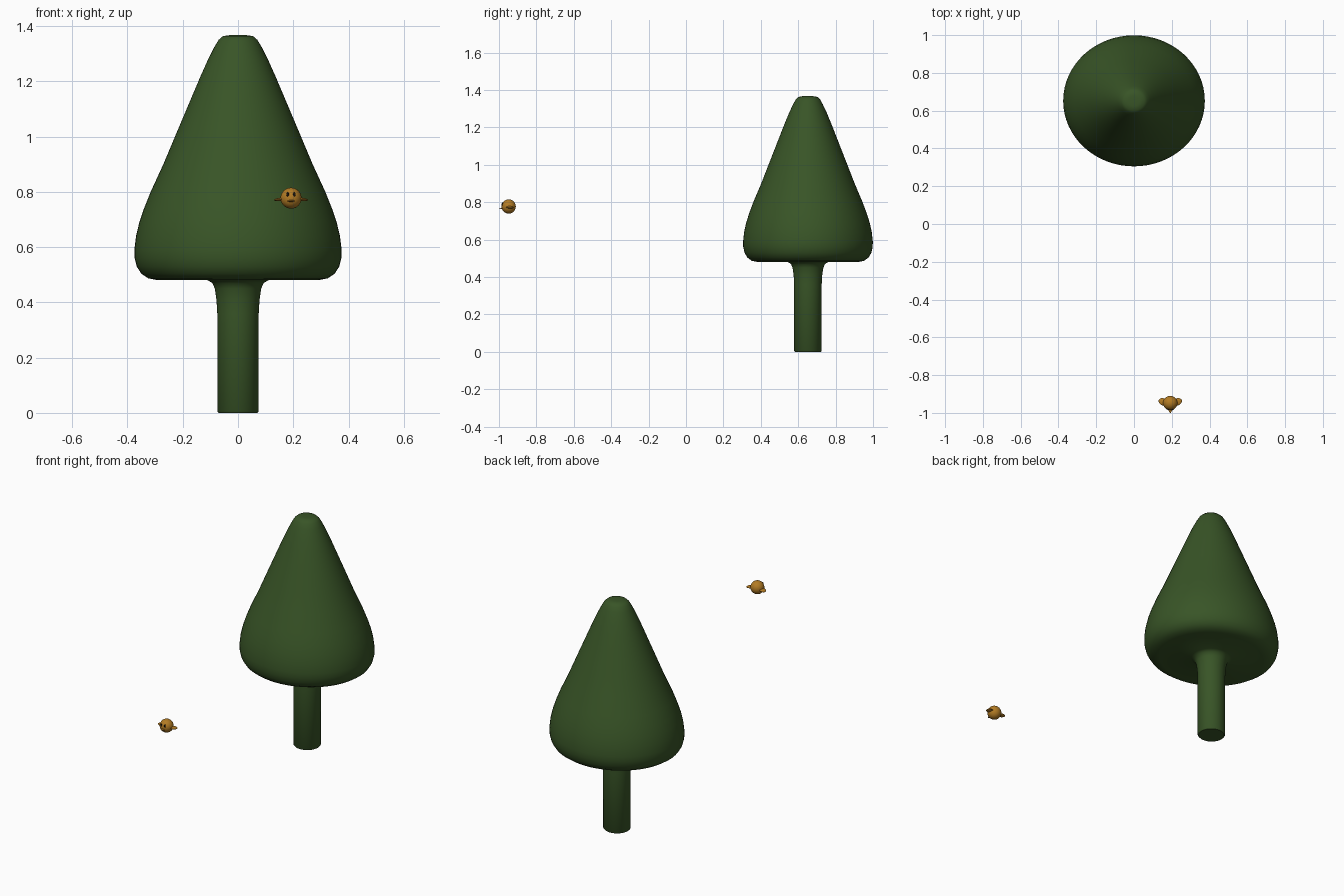
import bpy, bmesh, math
from mathutils import Matrix, Vector

if "Cube" in bpy.data.objects:
    bpy.data.objects.remove(bpy.data.objects["Cube"])


def material(name, rgb):
    m = bpy.data.materials.new(name)
    m.diffuse_color = (*rgb, 1)
    m.use_nodes = True
    m.node_tree.nodes["Principled BSDF"].inputs["Base Color"].default_value = m.diffuse_color
    return m


green = material("leaf_green", (0.04, 0.09, 0.02))
orange = material("warm_orange", (0.45, 0.2, 0.018))
dark = material("eye_dark", (0.01, 0.007, 0.004))


def finish(name, bm, mat, loc, angle=50):
    bmesh.ops.recalc_face_normals(bm, faces=bm.faces)
    me = bpy.data.meshes.new(name)
    bm.to_mesh(me)
    bm.free()
    me.materials.append(mat)
    ob = bpy.data.objects.new(name, me)
    bpy.context.collection.objects.link(ob)
    ob.location = loc
    bpy.ops.object.select_all(action='DESELECT')
    ob.select_set(True)
    bpy.context.view_layer.objects.active = ob
    bpy.ops.object.shade_smooth_by_angle(angle=math.radians(angle))
    return ob


def lathe(name, profile, mat, loc, n=64):
    """Turned shape from (radius, z, y squash) rows."""
    bm = bmesh.new()
    rings = []
    for r, z, k in profile:
        rings.append([bm.verts.new((r * math.cos(2 * math.pi * i / n),
                                    k * r * math.sin(2 * math.pi * i / n), z))
                      for i in range(n)])
    for a, b in zip(rings, rings[1:]):
        for i in range(n):
            j = (i + 1) % n
            bm.faces.new((a[i], a[j], b[j], b[i]))
    bm.faces.new(rings[0])
    bm.faces.new(rings[-1])
    return finish(name, bm, mat, loc)


def ellipsoid(name, size, mat, loc, spin=0.0, tilt=0.0):
    bm = bmesh.new()
    bmesh.ops.create_uvsphere(bm, u_segments=32, v_segments=18, radius=1)
    bm.transform(Matrix.Rotation(spin, 4, 'Z') @ Matrix.Rotation(tilt, 4, 'Y')
                 @ Matrix.Diagonal((*size, 1)))
    return finish(name, bm, mat, loc)


# Tree: trunk flaring into a soft conical crown, one continuous surface
T, C = 0.98, 0.925
lathe("tree", [
    (0.070, 0.0, T), (0.075, 0.006, T), (0.075, 0.36, T), (0.078, 0.41, T),
    (0.084, 0.45, T), (0.093, 0.47, T), (0.11, 0.48, T), (0.29, 0.48, C),
    (0.325, 0.487, C), (0.35, 0.504, C), (0.366, 0.529, C), (0.374, 0.56, C),
    (0.375, 0.59, C), (0.369, 0.64, C), (0.357, 0.69, C), (0.340, 0.74, C),
    (0.316, 0.80, C), (0.27, 0.90, C), (0.228, 1.0, C), (0.173, 1.13, C),
    (0.137, 1.215, C), (0.108, 1.28, C), (0.085, 1.325, C), (0.070, 1.35, C),
    (0.055, 1.363, C), (0.03, 1.367, C), (0.005, 1.367, C)],
    green, (0, 0.652, 0))

# Bird: round body
B = Vector((0.192, -0.948, 0.777))
ellipsoid("bird_body", (0.038, 0.038, 0.038), orange, B)

# Wings and eyes, mirrored
for s, side in ((-1, "left"), (1, "right")):
    ellipsoid("wing_" + side, (0.027, 0.019, 0.006), orange,
              B + Vector((s * 0.036, 0.006, -0.004)), spin=s * 0.4, tilt=s * 0.1)
    ellipsoid("eye_" + side, (0.0045, 0.004, 0.0085), dark,
              B + Vector((s * 0.012, -0.0335, 0.013)))

# Flat pointed beak
bm = bmesh.new()
bmesh.ops.create_cone(bm, cap_ends=True, segments=24, radius1=1, radius2=0.12, depth=1)
bm.transform(Matrix.Diagonal((0.019, 0.028, 0.0055, 1)) @ Matrix.Rotation(math.pi / 2, 4, 'X'))
finish("beak", bm, orange, B + Vector((0, -0.038, -0.010)))
